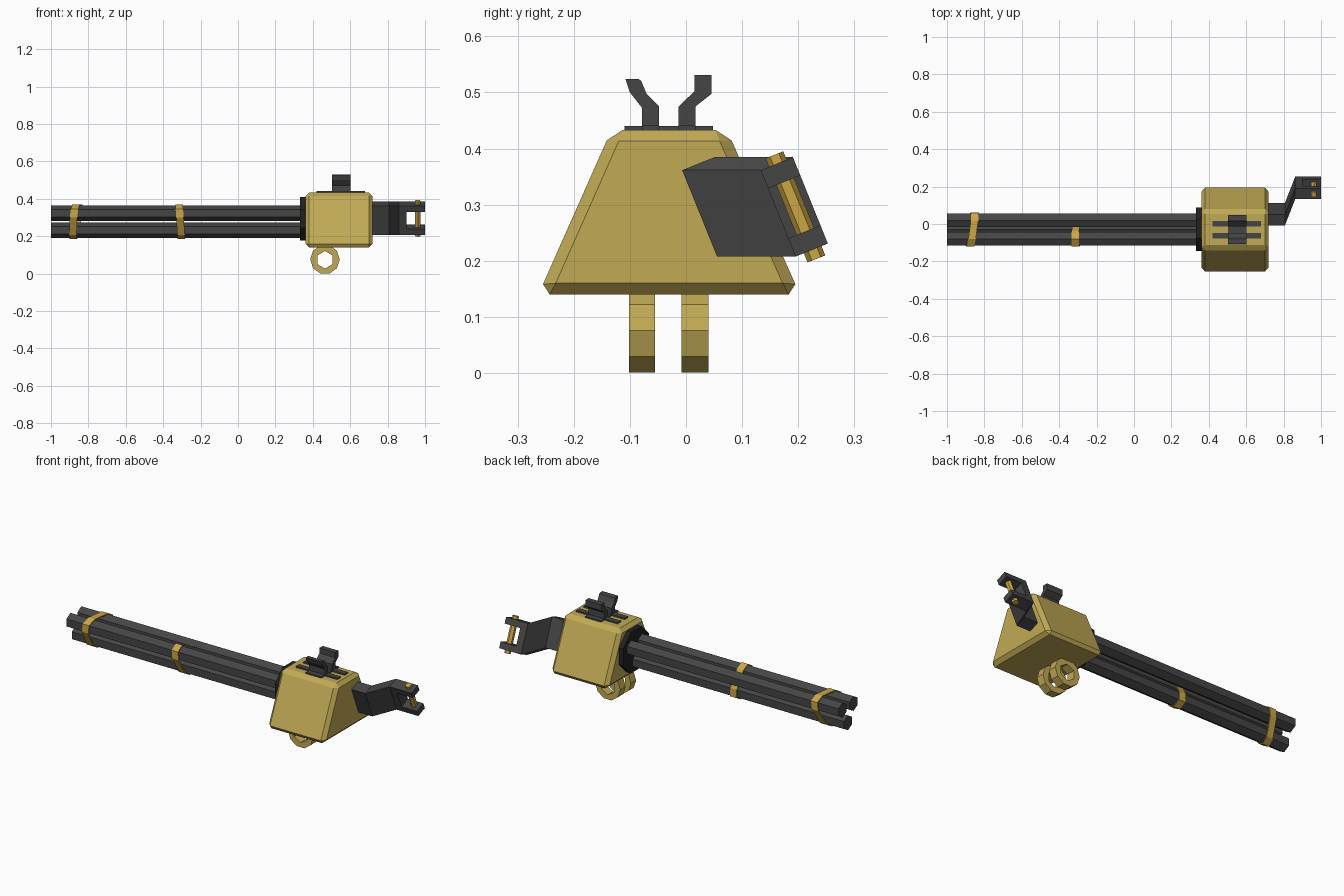
import bpy, bmesh, math
from mathutils import Vector
from mathutils.geometry import convex_hull_2d

if "Cube" in bpy.data.objects:
    bpy.data.objects.remove(bpy.data.objects["Cube"])


def material(name, rgb):
    m = bpy.data.materials.new(name)
    m.diffuse_color = (*rgb, 1)
    m.use_nodes = True
    m.node_tree.nodes["Principled BSDF"].inputs["Base Color"].default_value = m.diffuse_color
    return m


BRASS = material("brass", (0.53, 0.40, 0.09))
GOLD = material("gold", (0.60, 0.38, 0.06))
DARK = material("dark_metal", (0.06, 0.06, 0.062))
BLACK = material("black_metal", (0.015, 0.015, 0.016))


def finish(name, bm, mat):
    bmesh.ops.recalc_face_normals(bm, faces=bm.faces)
    me = bpy.data.meshes.new(name)
    bm.to_mesh(me)
    bm.free()
    me.materials.append(mat)
    ob = bpy.data.objects.new(name, me)
    bpy.context.collection.objects.link(ob)
    return ob


def ngon(cu, cv, r, n, start=0):
    return [(cu + r * math.cos(math.radians(start) + math.tau * i / n),
             cv + r * math.sin(math.radians(start) + math.tau * i / n)) for i in range(n)]


def prism(name, loops, axis, a, b, mat):
    """Extrude 2D loops (later loops are holes) along x (y,z profile) or y (x,z profile)."""
    bm = bmesh.new()
    edges = []
    for loop in loops:
        vs = [bm.verts.new((a, u, v) if axis == 'X' else (u, a, v)) for u, v in loop]
        edges += [bm.edges.new((vs[i - 1], vs[i])) for i in range(len(vs))]
    if len(loops) == 1:
        bm.faces.new(vs)
    else:
        bmesh.ops.triangle_fill(bm, edges=edges, use_beauty=True)
    ext = bmesh.ops.extrude_face_region(bm, geom=bm.faces[:], use_keep_orig=True)
    d = Vector((b - a, 0, 0)) if axis == 'X' else Vector((0, b - a, 0))
    bmesh.ops.translate(bm, vec=d, verts=[g for g in ext["geom"] if isinstance(g, bmesh.types.BMVert)])
    return finish(name, bm, mat)


def box(name, x0, x1, y0, y1, z0, z1, mat):
    return prism(name, [[(y0, z0), (y1, z0), (y1, z1), (y0, z1)]], 'X', x0, x1, mat)


# Tapered housing with chamfered edges
body = prism("housing", [[(-0.263, 0.14), (0.203, 0.14), (0.073, 0.433), (-0.133, 0.433)]],
             'X', 0.36, 0.72, BRASS)
bev = body.modifiers.new("chamfer", 'BEVEL')
bev.width = 0.02
bev.segments = 1

# Barrel cluster and collar
CY, CZ = -0.03, 0.293
barrels = [(-0.079, 0.323), (0.019, 0.323), (-0.03, 0.232)]
for i, (y, z) in enumerate(barrels):
    prism(f"barrel_{i + 1}", [ngon(y, z, 0.042, 6, 90)], 'X', -1.0, 0.37, DARK)
prism("collar", [ngon(-0.027, CZ, 0.126, 8, 22.5)], 'X', 0.332, 0.37, BLACK)


# Straps wrapped around groups of barrels
def strap(name, group, x, slope_y, slope_z):
    pts = [p for y, z in group for p in ngon(y, z, 0.044, 6, 90)]
    hull = [pts[i] for i in convex_hull_2d([Vector(p) for p in pts])]
    bm = bmesh.new()
    rows = []
    for dx in (-0.02, 0.02):
        rows.append([bm.verts.new((x + dx + slope_y * (y - CY) + slope_z * (z - CZ), y, z))
                     for y, z in hull])
    for i in range(len(hull)):
        bm.faces.new((rows[0][i - 1], rows[0][i], rows[1][i], rows[1][i - 1]))
    ob = finish(name, bm, GOLD)
    sol = ob.modifiers.new("thickness", 'SOLIDIFY')
    sol.thickness = 0.007
    sol.offset = 0


strap("front_strap", barrels, -0.868, 0.14, 0.12)
strap("middle_strap", [barrels[0], barrels[2]], -0.31, 0.0, -0.07)

# Two mounting rings under the housing
for name, y0, y1 in (("ring_front", -0.102, -0.055), ("ring_back", -0.008, 0.04)):
    prism(name, [ngon(0.465, 0.076, 0.079, 10), ngon(0.465, 0.074, 0.047, 6, 90)], 'Y', y0, y1, BRASS)

# Top plates and the split sight
box("sight_plate", 0.502, 0.602, -0.11, 0.048, 0.425, 0.44, DARK)
for name, y in (("rail_front", -0.063), ("rail_back", 0.002)):
    box(name, 0.42, 0.68, y - 0.015, y + 0.015, 0.425, 0.441, DARK)
prism("sight_front", [[(-0.048, 0.435), (-0.048, 0.475), (-0.07, 0.497), (-0.08, 0.521), (-0.085, 0.524),
                       (-0.108, 0.524), (-0.1, 0.5), (-0.078, 0.472), (-0.078, 0.435)]],
      'X', 0.502, 0.602, DARK)
prism("sight_back", [[(-0.013, 0.435), (0.017, 0.435), (0.017, 0.475), (0.045, 0.497), (0.045, 0.531),
                      (0.015, 0.531), (0.015, 0.502), (-0.013, 0.475)]], 'X', 0.502, 0.602, DARK)

# Tilted rear arm: T is its thickness direction, L its long direction
TILT = math.radians(22)
T = Vector((0, math.cos(TILT), math.sin(TILT)))
L = Vector((0, math.sin(TILT), -math.cos(TILT)))


def arm(name, stations, l0, l1):
    bm = bmesh.new()
    rows = []
    for x, y in stations:
        c = Vector((x, y, 0.296))
        rows.append([bm.verts.new(c + T * t + L * l) for t, l in
                     ((-0.031, l0), (0.031, l0), (0.031, l1), (-0.031, l1))])
    for r, s in zip(rows, rows[1:]):
        for i in range(4):
            bm.faces.new((r[i - 1], r[i], s[i], s[i - 1]))
    bm.faces.new(rows[0])
    bm.faces.new(rows[-1])
    finish(name, bm, DARK)


arm("rear_arm", [(0.66, 0.053), (0.807, 0.053), (0.862, 0.193), (0.902, 0.193)], -0.083, 0.083)
arm("upper_prong", [(0.90, 0.193), (1.0, 0.193)], -0.083, -0.048)
arm("lower_prong", [(0.90, 0.193), (1.0, 0.193)], 0.048, 0.083)

# Pin through the fork
bm = bmesh.new()
ends = []
for l in (-0.1, 0.1):
    c = Vector((0.962, 0.195, 0.296)) + L * l
    ends.append([bm.verts.new(c + Vector((u, 0, 0)) + T * v) for u, v in ngon(0, 0, 0.017, 6, 90)])
for i in range(6):
    bm.faces.new((ends[0][i - 1], ends[0][i], ends[1][i], ends[1][i - 1]))
bm.faces.new(ends[0])
bm.faces.new(ends[1])
finish("fork_pin", bm, GOLD)
